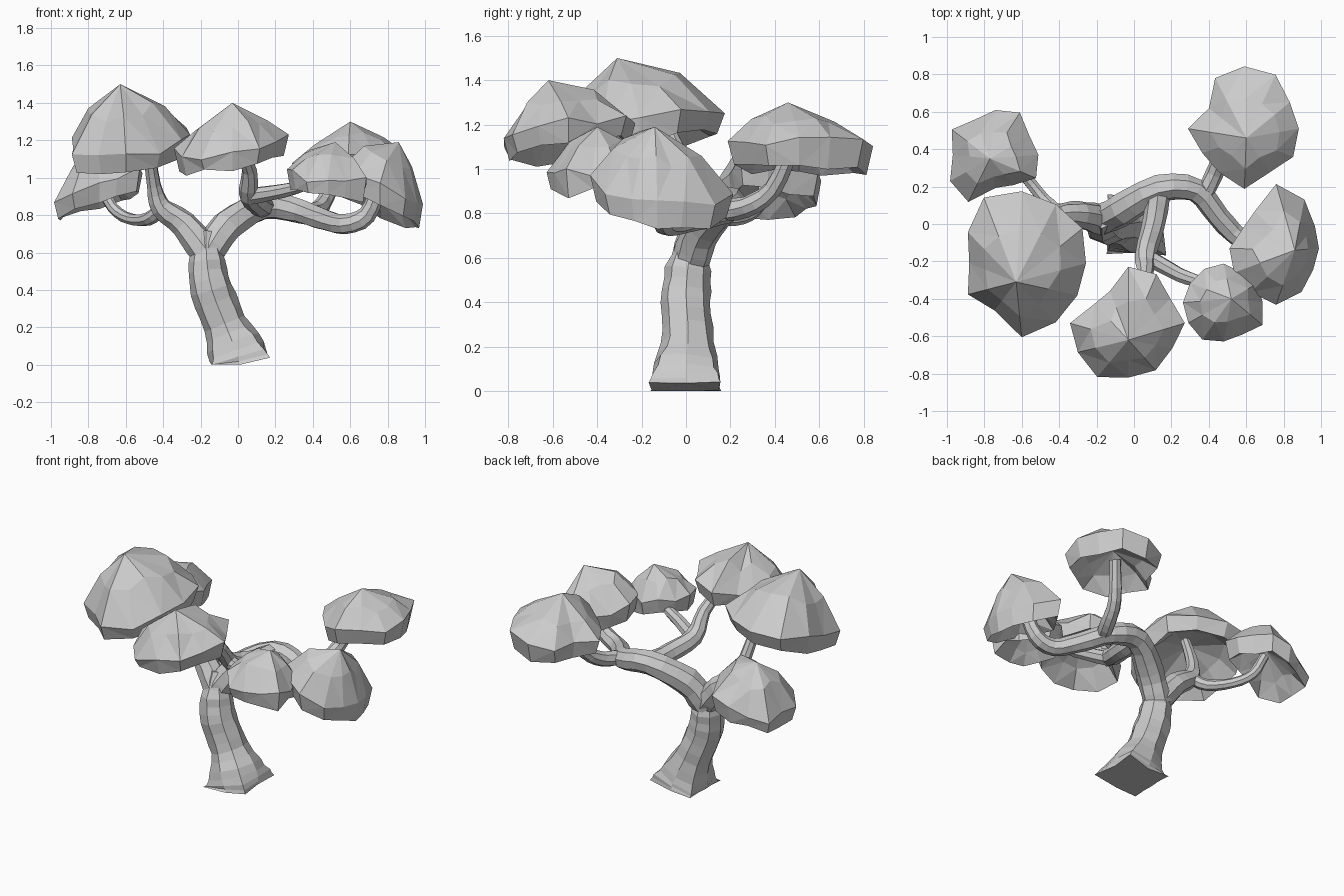
import bpy, bmesh, math, random
from mathutils import Vector

random.seed(4)
cube = bpy.data.objects.get("Cube")
if cube:
    bpy.data.objects.remove(cube)

# One plain material for the whole tree
grey = bpy.data.materials.new("plain grey")
grey.use_nodes = True
colour = (0.6, 0.6, 0.6, 1)
grey.diffuse_color = colour
grey.node_tree.nodes["Principled BSDF"].inputs["Base Color"].default_value = colour


def finish(name, bm):
    bmesh.ops.recalc_face_normals(bm, faces=bm.faces)
    mesh = bpy.data.meshes.new(name)
    bm.to_mesh(mesh)
    bm.free()
    mesh.materials.append(grey)
    obj = bpy.data.objects.new(name, mesh)
    bpy.context.collection.objects.link(obj)
    return obj


def bridge(bm, lower, upper):
    count = len(lower)
    for i in range(count):
        j = (i + 1) % count
        bm.faces.new((lower[i], lower[j], upper[j], upper[i]))


def fan(bm, ring, tip):
    for i, vert in enumerate(ring):
        bm.faces.new((vert, ring[(i + 1) % len(ring)], tip))


def smooth_path(points, steps=3):
    """Catmull-Rom interpolation of the path points."""
    pts = [Vector(p) for p in points]
    pts = [2 * pts[0] - pts[1]] + pts + [2 * pts[-1] - pts[-2]]
    result = []
    for a, b, c, d in zip(pts, pts[1:], pts[2:], pts[3:]):
        for s in range(steps):
            t = s / steps
            result.append(b + (c - a) * t / 2
                          + (2 * a - 5 * b + 4 * c - d) * t * t / 2
                          + (3 * b - a - 3 * c + d) * t ** 3 / 2)
    return result + [pts[-2]]


def limb(name, points, radii, sides=8, flare=None):
    """Tapered tube along a path; flare reshapes the radius near the start."""
    path = smooth_path(points)
    bm = bmesh.new()
    rings = []
    normal = Vector((1, 0, 0))
    last = len(path) - 1
    for k, centre in enumerate(path):
        tangent = (path[min(k + 1, last)] - path[max(k - 1, 0)]).normalized()
        if abs(tangent.dot(normal)) > 0.95:
            normal = Vector((0, 0, 1))
        normal = (normal - tangent * normal.dot(tangent)).normalized()
        side = tangent.cross(normal)
        spot = k / last * (len(radii) - 1)
        low = min(int(spot), len(radii) - 2)
        radius = radii[low] + (radii[low + 1] - radii[low]) * (spot - low)
        ring = []
        for i in range(sides):
            angle = math.tau * i / sides
            r = radius * random.uniform(0.97, 1.07)
            if flare:
                r *= flare(angle, k / last)
            pos = centre + (normal * math.cos(angle) + side * math.sin(angle)) * r
            ring.append(bm.verts.new((pos.x, pos.y, max(pos.z, 0))))
        if rings:
            bridge(bm, rings[-1], ring)
        rings.append(ring)
    for ring in (rings[0], rings[-1]):
        bm.faces.new(ring)
    return finish(name, bm)


def canopy(name, centre, slope, apex, outline, fullness=0.14):
    """Faceted hollow cap: a peak, a dome ring, a thick tilted rim, a cavity."""
    bm = bmesh.new()
    middle, peak = Vector(centre), Vector(apex)
    rim = []
    for i, radius in enumerate(outline):
        angle = math.tau * i / len(outline)
        x, y = 1.04 * radius * math.cos(angle), 1.04 * radius * math.sin(angle)
        rim.append(middle + Vector((x, y, x * slope[0] + y * slope[1])))

    def ring(scale, lift, jitter):
        return [bm.verts.new(middle.lerp(p, scale)
                             + Vector((0, 0, lift + random.uniform(-jitter, jitter))))
                for p in rim]

    height = peak.z - middle.z
    dome = []
    for p in rim:
        pos = peak.lerp(p, random.uniform(0.52, 0.68))
        pos.z += height * (fullness + random.uniform(-0.1, 0.1))
        dome.append(bm.verts.new(pos))
    edge = ring(1, 0, 0.025)
    lip = ring(0.91, -0.1, 0.025)
    hollow = ring(0.6, -0.02, 0.015)
    fan(bm, dome, bm.verts.new(peak))
    for upper, lower in ((dome, edge), (edge, lip), (lip, hollow)):
        bridge(bm, lower, upper)
    fan(bm, hollow, bm.verts.new(middle + Vector((0, 0, 0.06))))
    bmesh.ops.triangulate(bm, faces=bm.faces)
    return finish(name, bm)


# Trunk with four spreading root corners
def roots(angle, t):
    return 1 - 0.22 * max(0, 1 - t * 2.8) * math.cos(4 * angle)


limb("trunk",
     [(0.01, 0, 0), (-0.01, 0, 0.07), (-0.07, 0.01, 0.22), (-0.14, 0, 0.4),
      (-0.165, 0.01, 0.55), (-0.17, 0.03, 0.71)],
     [0.185, 0.165, 0.115, 0.11, 0.1, 0.05], 8, roots)

# Branches
limb("right_branch",
     [(-0.17, 0.02, 0.6), (-0.29, 0.05, 0.75), (-0.41, 0.05, 0.84),
      (-0.45, 0.02, 0.96), (-0.48, -0.08, 1.18)], [0.085, 0.07, 0.055, 0.04, 0.03])
limb("back_right_branch",
     [(-0.4, 0.05, 0.84), (-0.48, 0.13, 0.78), (-0.58, 0.25, 0.78),
      (-0.67, 0.33, 0.84), (-0.73, 0.37, 0.97)], [0.04, 0.03, 0.03])
limb("left_branch",
     [(-0.17, 0.02, 0.58), (-0.06, 0.08, 0.74), (0.14, 0.19, 0.85),
      (0.33, 0.18, 0.82), (0.45, 0.04, 0.78), (0.57, -0.08, 0.75),
      (0.69, -0.11, 0.8), (0.76, -0.13, 0.96)],
     [0.085, 0.085, 0.07, 0.06, 0.055, 0.05, 0.04])
limb("back_left_branch",
     [(0.36, 0.13, 0.81), (0.43, 0.27, 0.83), (0.48, 0.39, 0.91),
      (0.56, 0.49, 1.12)], [0.05, 0.045, 0.035])
limb("front_branch",
     [(0.13, 0.17, 0.85), (0.11, 0.02, 0.86), (0.06, -0.17, 0.91),
      (0.06, -0.28, 1.04), (0, -0.43, 1.2)], [0.065, 0.06, 0.055, 0.04, 0.03])
limb("front_left_branch",
     [(0.06, -0.17, 0.9), (0.24, -0.27, 0.93), (0.37, -0.32, 0.97),
      (0.47, -0.41, 1.06)], [0.045, 0.035, 0.03])

# Foliage caps
canopy("right_canopy", (-0.6, -0.21, 1.19), (0.1, 0.2), (-0.63, -0.31, 1.5),
       [.33, .36, .35, .37, .39, .32, .27, .32, .28, .38, .35, .33])
canopy("front_canopy", (-0.03, -0.53, 1.18), (0.12, 0.14), (-0.03, -0.62, 1.4),
       [.29, .25, .29, .29, .19, .2, .3, .3, .32, .28, .28, .26])
canopy("back_left_canopy", (0.59, 0.51, 1.1), (0.1, -0.02), (0.6, 0.46, 1.3),
       [.28, .27, .32, .32, .3, .21, .29, .25, .26, .31, .26, .29])
canopy("left_canopy", (0.76, -0.13, 0.93), (-0.4, -0.12), (0.86, -0.14, 1.19),
       [.22, .23, .29, .33, .22, .2, .24, .25, .26, .29, .26, .22], 0.18)
canopy("front_left_canopy", (0.48, -0.42, 1.01), (-0.1, 0.1), (0.52, -0.4, 1.19),
       [.2, .2, .18, .2, .2, .2, .21, .21, .22, .2, .19, .23], 0.18)
canopy("back_right_canopy", (-0.74, 0.37, 0.95), (0.36, -0.1), (-0.77, 0.35, 1.16),
       [.22, .2, .25, .23, .21, .26, .22, .27, .28, .17, .18, .24], 0.24)
